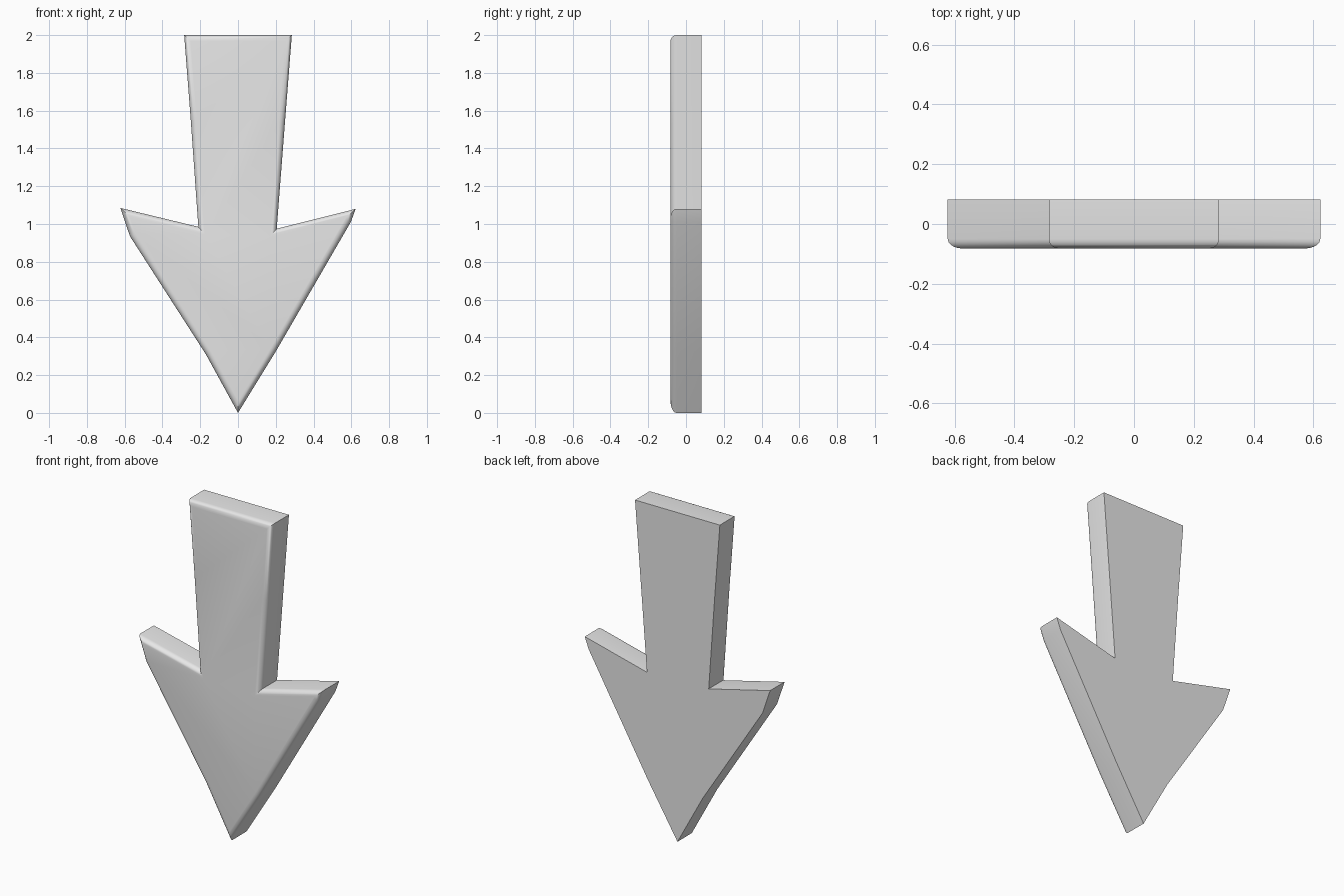
import bpy
import bmesh
import math

cube = bpy.data.objects.get("Cube")
if cube:
    bpy.data.objects.remove(cube, do_unlink=True)

HALF_DEPTH = 0.082

# Hand-cut outline of the arrow, from the tip round the left side
OUTLINE = [
    (0.0, 0.0), (0.2, 0.325), (0.597, 1.01), (0.623, 1.08),
    (0.205, 0.975), (0.248, 1.53), (0.285, 2.0),
    (-0.285, 2.0), (-0.25, 1.55), (-0.21, 0.985),
    (-0.623, 1.085), (-0.572, 0.935), (-0.17, 0.31),
]

# Grey surface
grey = bpy.data.materials.new("light grey")
grey.use_nodes = True
color = (0.8, 0.8, 0.8, 1.0)
grey.diffuse_color = color
grey.node_tree.nodes["Principled BSDF"].inputs["Base Color"].default_value = color

# Solid arrow: flat back plate extruded to the front
bm = bmesh.new()
back = bm.faces.new([bm.verts.new((x, HALF_DEPTH, z)) for x, z in OUTLINE])
result = bmesh.ops.extrude_face_region(bm, geom=[back], use_keep_orig=True)
front_verts = [g for g in result["geom"] if isinstance(g, bmesh.types.BMVert)]
bmesh.ops.translate(bm, verts=front_verts, vec=(0, -2 * HALF_DEPTH, 0))
bmesh.ops.recalc_face_normals(bm, faces=bm.faces)

# Rounded rim on the front only
rim = [e for e in bm.edges if all(v.co.y < 0 for v in e.verts)]
bmesh.ops.bevel(bm, geom=rim, offset=0.032, offset_type='OFFSET',
                segments=5, profile=0.5, affect='EDGES', clamp_overlap=False)
bmesh.ops.recalc_face_normals(bm, faces=bm.faces)

mesh = bpy.data.meshes.new("arrow")
bm.to_mesh(mesh)
bm.free()
mesh.materials.append(grey)
arrow = bpy.data.objects.new("arrow", mesh)
bpy.context.collection.objects.link(arrow)

bpy.ops.object.select_all(action='DESELECT')
arrow.select_set(True)
bpy.context.view_layer.objects.active = arrow
bpy.ops.object.shade_smooth_by_angle(angle=math.radians(40))
